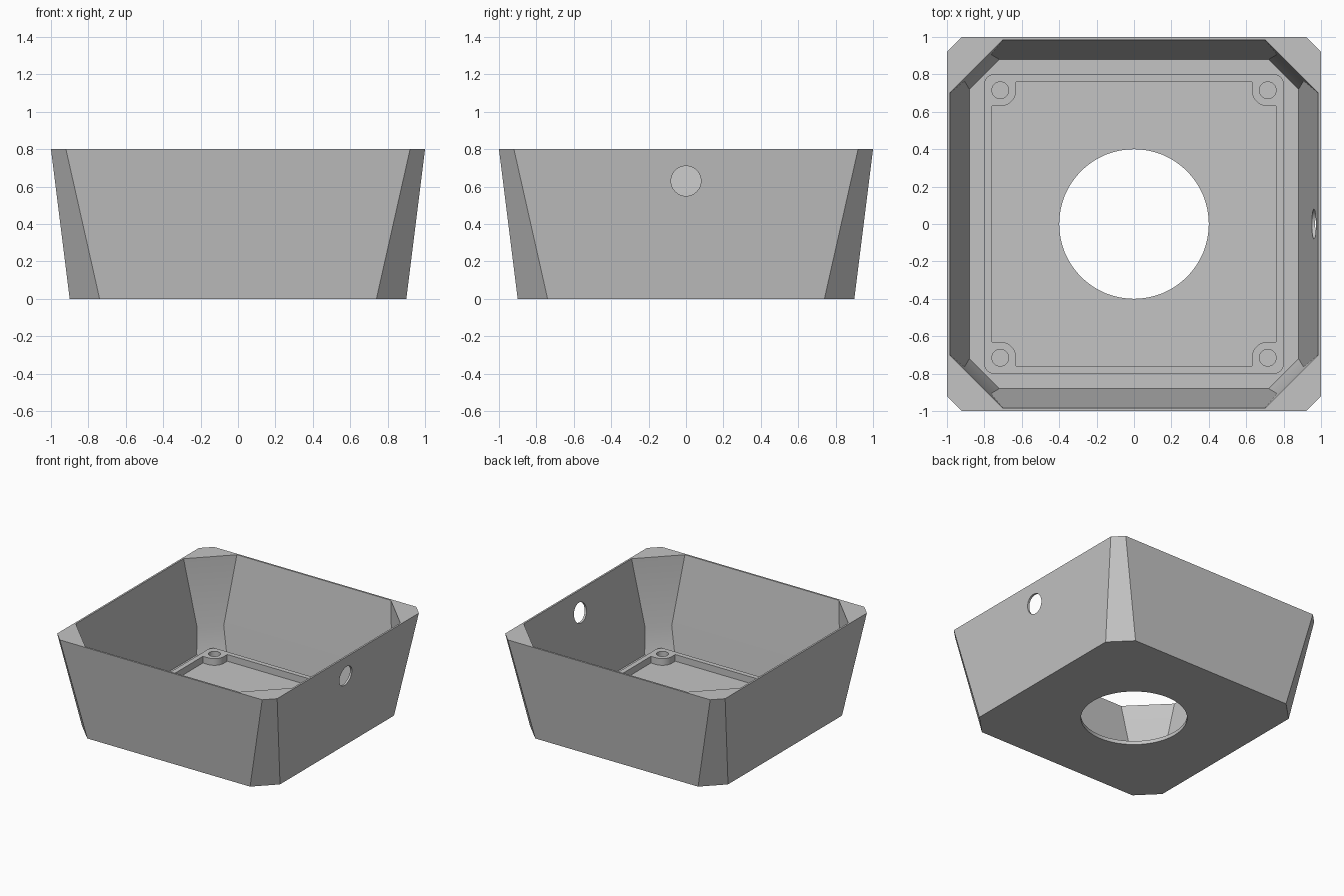
import bpy
import bmesh
from math import pi, cos, sin, radians
from mathutils import Matrix, Vector

cube = bpy.data.objects.get("Cube")
if cube:
    bpy.data.objects.remove(cube, do_unlink=True)

GREY = (0.55, 0.55, 0.55, 1)
mat = bpy.data.materials.new("light grey plastic")
mat.use_nodes = True
mat.diffuse_color = GREY
mat.node_tree.nodes["Principled BSDF"].inputs["Base Color"].default_value = GREY

FLOOR, RIM, RIDGE_TOP = 0.03, 0.8, 0.085


def activate(obj):
    bpy.ops.object.select_all(action='DESELECT')
    obj.select_set(True)
    bpy.context.view_layer.objects.active = obj


def mesh_object(name, bm):
    bmesh.ops.recalc_face_normals(bm, faces=bm.faces)
    mesh = bpy.data.meshes.new(name)
    bm.to_mesh(mesh)
    bm.free()
    obj = bpy.data.objects.new(name, mesh)
    bpy.context.collection.objects.link(obj)
    return obj


def octagon(half, corner, z):
    """Square of the given half width whose corners are cut off."""
    pts = []
    for k in range(4):
        turn = Matrix.Rotation(k * pi / 2, 3, 'Z')
        pts += [turn @ Vector(p) for p in ((half, corner, z), (corner, half, z))]
    return pts


def arc(cx, cy, r, start, end, steps):
    return [(cx + r * cos(radians(start + (end - start) * i / steps)),
             cy + r * sin(radians(start + (end - start) * i / steps)))
            for i in range(steps + 1)]


def four_turns(pts):
    """Repeat a corner path around all four corners."""
    out = list(pts)
    for _ in range(3):
        pts = [(-y, x) for x, y in pts]
        out += pts
    return out


def cut(obj, radius, depth, matrix):
    bm = bmesh.new()
    bmesh.ops.create_cone(bm, cap_ends=True, segments=64, radius1=radius,
                          radius2=radius, depth=depth, matrix=matrix)
    cutter = mesh_object("cutter", bm)
    cutter.hide_render = True
    mod = obj.modifiers.new("hole", 'BOOLEAN')
    mod.operation = 'DIFFERENCE'
    mod.solver = 'EXACT'
    mod.object = cutter
    activate(obj)
    bpy.ops.object.modifier_apply(modifier=mod.name)
    bpy.data.objects.remove(cutter, do_unlink=True)


# Flared box shell: outside, rim, inside wall with narrowed corners, floor
sections = [octagon(0.9, 0.74, 0), octagon(1, 0.92, RIM),
            octagon(0.985, 0.7, RIM), octagon(0.907, 0.765, 0.23),
            octagon(0.88, 0.72, FLOOR)]
bm = bmesh.new()
loops = [[bm.verts.new(p) for p in s] for s in sections]
for a, b in zip(loops, loops[1:]):
    for i in range(8):
        j = (i + 1) % 8
        bm.faces.new((a[i], a[j], b[j], b[i]))
bm.faces.new(loops[0])
bm.faces.new(loops[-1])
shell = mesh_object("box_shell", bm)
shell.data.materials.append(mat)

# Large floor opening and small cable hole in one side
cut(shell, 0.4, 0.3, Matrix.Identity(4))
cut(shell, 0.08, 0.3, Matrix.Translation((0.96, 0, 0.63)) @ Matrix.Rotation(pi / 2, 4, 'Y'))

# Raised ridge on the floor with a screw boss in each corner
outer = four_turns(arc(0.75, 0.75, 0.05, 0, 90, 8))
inner = four_turns([(0.76, 0.63)] + arc(0.715, 0.715, 0.085, 270, 180, 12) + [(0.63, 0.76)])
screw_holes = [arc(x, y, 0.045, 0, 360, 32)[:-1]
               for x in (-0.715, 0.715) for y in (-0.715, 0.715)]
curve = bpy.data.curves.new("floor_ridge", 'CURVE')
curve.dimensions = '2D'
curve.fill_mode = 'BOTH'
curve.extrude = (RIDGE_TOP - FLOOR) / 2
for path in [outer, inner] + screw_holes:
    spline = curve.splines.new('POLY')
    spline.points.add(len(path) - 1)
    for point, (x, y) in zip(spline.points, path):
        point.co = (x, y, 0, 1)
    spline.use_cyclic_u = True
ridge = bpy.data.objects.new("floor_ridge", curve)
ridge.location.z = (RIDGE_TOP + FLOOR) / 2
bpy.context.collection.objects.link(ridge)
activate(ridge)
bpy.ops.object.convert(target='MESH')
ridge = bpy.context.view_layer.objects.active
ridge.data.materials.clear()
ridge.data.materials.append(mat)

# Weld the ridge and smooth the round parts
bm = bmesh.new()
bm.from_mesh(ridge.data)
bmesh.ops.remove_doubles(bm, verts=bm.verts, dist=0.0001)
bmesh.ops.recalc_face_normals(bm, faces=bm.faces)
bm.to_mesh(ridge.data)
bm.free()
for obj in (shell, ridge):
    activate(obj)
    bpy.ops.object.shade_smooth_by_angle(angle=radians(30))
